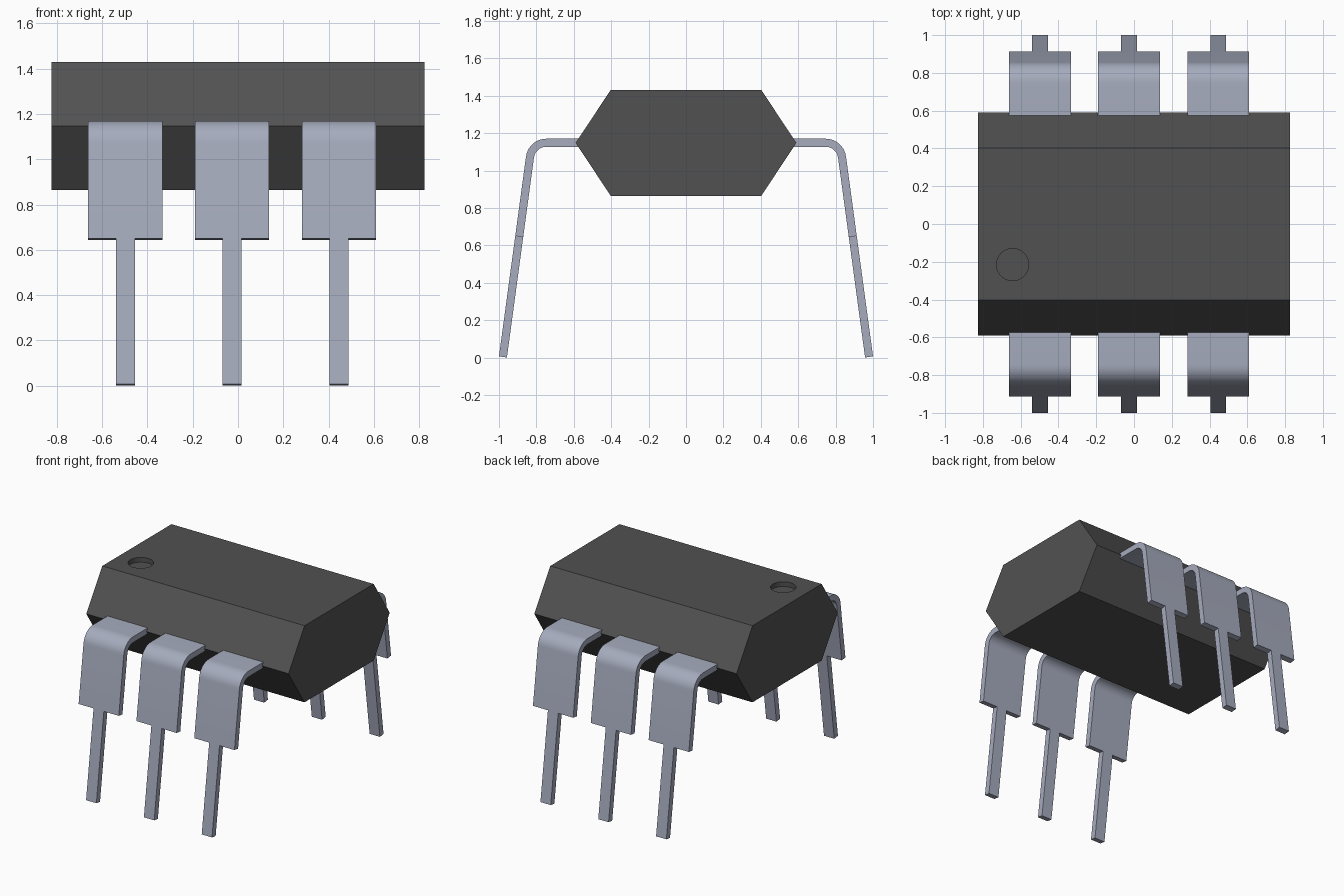
import bpy, bmesh, math

cube = bpy.data.objects.get("Cube")
if cube:
    bpy.data.objects.remove(cube, do_unlink=True)


def make_material(name, rgb):
    mat = bpy.data.materials.new(name)
    mat.use_nodes = True
    mat.diffuse_color = (*rgb, 1)
    mat.node_tree.nodes["Principled BSDF"].inputs["Base Color"].default_value = (*rgb, 1)
    return mat


def make_object(name, bm, mat):
    mesh = bpy.data.meshes.new(name)
    bm.to_mesh(mesh)
    bm.free()
    mesh.materials.append(mat)
    obj = bpy.data.objects.new(name, mesh)
    bpy.context.collection.objects.link(obj)
    return obj


def activate(obj):
    bpy.ops.object.select_all(action='DESELECT')
    obj.select_set(True)
    bpy.context.view_layer.objects.active = obj


black = make_material("dark grey plastic", (0.083, 0.083, 0.083))
metal = make_material("blue grey metal", (0.38, 0.41, 0.51))

# Body: hexagonal profile swept along x
HALF_LENGTH = 0.825
profile = [(-0.59, 1.148), (-0.403, 0.865), (0.403, 0.865),
           (0.59, 1.148), (0.403, 1.43), (-0.403, 1.43)]
bm = bmesh.new()
face = bm.faces.new([bm.verts.new((-HALF_LENGTH, y, z)) for y, z in profile])
swept = bmesh.ops.extrude_face_region(bm, geom=[face])["geom"]
bmesh.ops.translate(bm, vec=(2 * HALF_LENGTH, 0, 0),
                    verts=[g for g in swept if isinstance(g, bmesh.types.BMVert)])
bmesh.ops.recalc_face_normals(bm, faces=bm.faces)
body = make_object("body", bm, black)

# Round orientation dimple sunk into the top
bm = bmesh.new()
bmesh.ops.create_cone(bm, cap_ends=True, segments=48, radius1=0.085,
                      radius2=0.085, depth=0.2)
cutter = make_object("dimple_cutter", bm, black)
cutter.location = (-0.643, -0.215, 1.43 - 0.035 + 0.1)
cutter.hide_render = True
cut = body.modifiers.new("dimple", 'BOOLEAN')
cut.operation = 'DIFFERENCE'
cut.solver = 'EXACT'
cut.object = cutter
activate(body)
bpy.ops.object.modifier_apply(modifier=cut.name)
bpy.data.objects.remove(cutter, do_unlink=True)
bpy.ops.object.shade_smooth_by_angle(angle=math.radians(30))

# Pin: outer surface path from the body, round the bend and down the splayed leg
THICK, TOP, BEND = 0.043, 1.17, 0.11
WIDE, NARROW = 0.164, 0.042
splay = math.radians(7.7)
bend_y = 0.7465
path = [(0.57, TOP)]
STEPS = 10
for i in range(STEPS + 1):
    a = math.pi / 2 + (splay - math.pi / 2) * i / STEPS
    path.append((bend_y + BEND * math.cos(a), TOP - BEND + BEND * math.sin(a)))
y0, z0 = path[-1]
for z in (0.65, 0.006):
    path.append((y0 + (z0 - z) * math.tan(splay), z))

bm = bmesh.new()
columns = (-WIDE, -NARROW, NARROW, WIDE)
rows = [[bm.verts.new((x, -y, z)) for x in columns] for y, z in path]
for i in range(len(rows) - 1):
    # The last stretch keeps only the narrow middle strip
    strips = (1,) if i == len(rows) - 2 else (0, 1, 2)
    for c in strips:
        bm.faces.new((rows[i][c], rows[i + 1][c], rows[i + 1][c + 1], rows[i][c + 1]))
bmesh.ops.delete(bm, geom=[v for v in bm.verts if not v.link_faces], context='VERTS')
pin = make_object("front_pin_1", bm, metal)
solid = pin.modifiers.new("thickness", 'SOLIDIFY')
solid.thickness = THICK
solid.offset = -1
solid.use_even_offset = True
activate(pin)
bpy.ops.object.modifier_apply(modifier=solid.name)
bpy.ops.object.shade_smooth_by_angle(angle=math.radians(30))

# Three pins along each long side, sharing one mesh
for side, turn in (("front", 0), ("rear", math.pi)):
    for n in range(3):
        name = f"{side}_pin_{n + 1}"
        obj = pin
        if name != pin.name:
            obj = bpy.data.objects.new(name, pin.data)
            bpy.context.collection.objects.link(obj)
        obj.location.x = -0.498 + 0.472 * n
        obj.rotation_euler.z = turn
